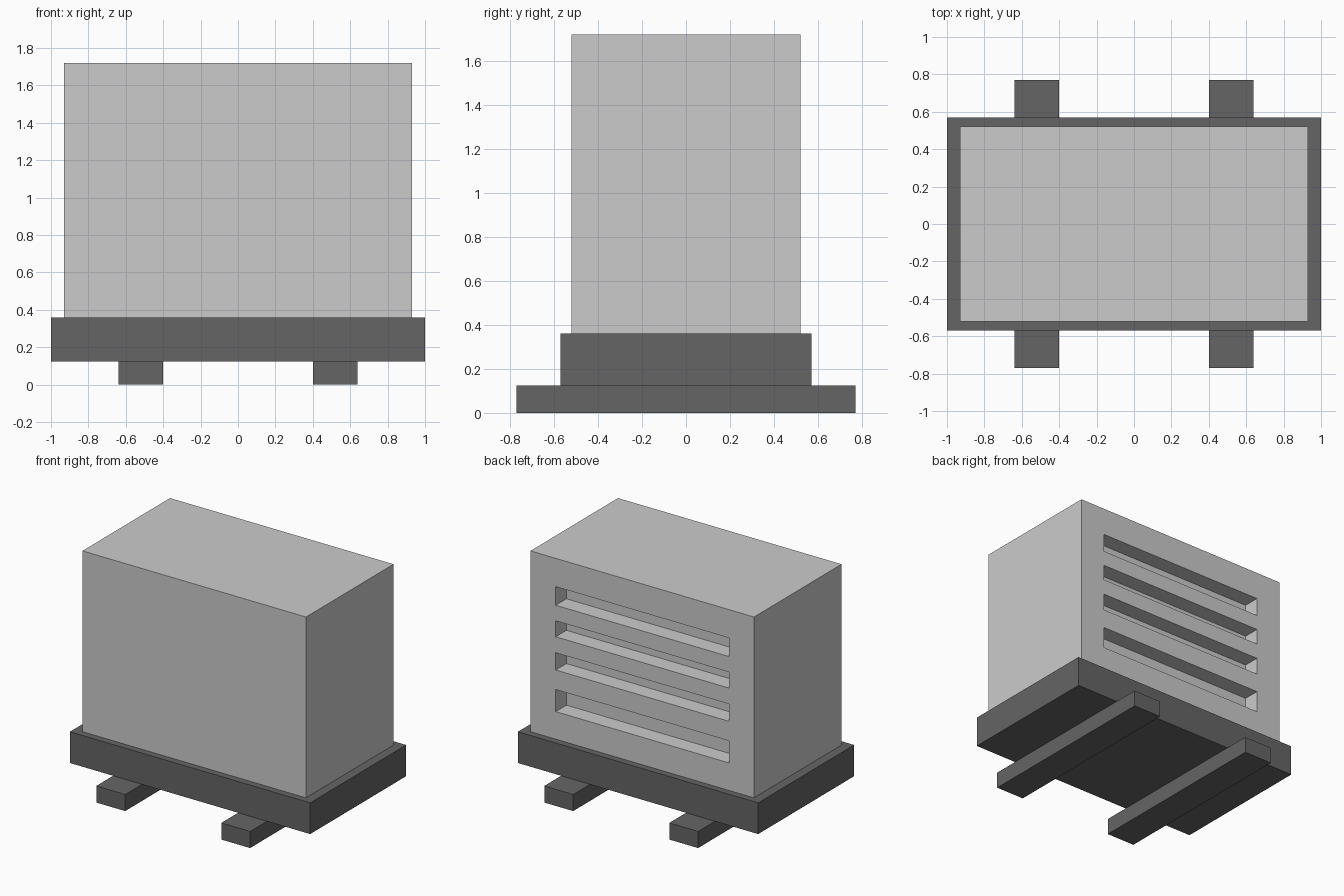
import bpy

if "Cube" in bpy.data.objects:
    bpy.data.objects.remove(bpy.data.objects["Cube"])


def box(name, x, y, z):
    """Box spanning the given (min, max) ranges."""
    bpy.ops.mesh.primitive_cube_add(size=1)
    ob = bpy.context.object
    ob.name = name
    spans = (x, y, z)
    for v in ob.data.vertices:
        v.co = [a + (b - a) * (c + 0.5) for c, (a, b) in zip(v.co, spans)]
    return ob


def paint(ob, mat):
    ob.data.materials.append(mat)


dark = bpy.data.materials.new("dark_grey")
dark.diffuse_color = (0.13, 0.13, 0.13, 1)
dark.use_nodes = True
dark.node_tree.nodes["Principled BSDF"].inputs["Base Color"].default_value = dark.diffuse_color

# Skids running front to back under the plinth
for side, x in (("left", (-0.64, -0.40)), ("right", (0.40, 0.64))):
    paint(box(side + "_skid", x, (-0.77, 0.77), (0, 0.125)), dark)

# Plinth
paint(box("plinth", (-1, 1), (-0.57, 0.57), (0.125, 0.36)), dark)

# Cabinet
cabinet = box("cabinet", (-0.93, 0.93), (-0.52, 0.52), (0.36, 1.72))

# Recessed vent slots in the back of the cabinet
for i, z in enumerate([(1.367, 1.507), (1.13, 1.25), (0.88, 1.01), (0.567, 0.733)]):
    cutter = box(f"slot_cutter_{i}", (-0.72, 0.72), (0.393, 0.62), z)
    cutter.hide_render = True
    mod = cabinet.modifiers.new("slot", 'BOOLEAN')
    mod.operation = 'DIFFERENCE'
    mod.solver = 'EXACT'
    mod.object = cutter
    bpy.context.view_layer.objects.active = cabinet
    bpy.ops.object.modifier_apply(modifier=mod.name)
    bpy.data.objects.remove(cutter)
